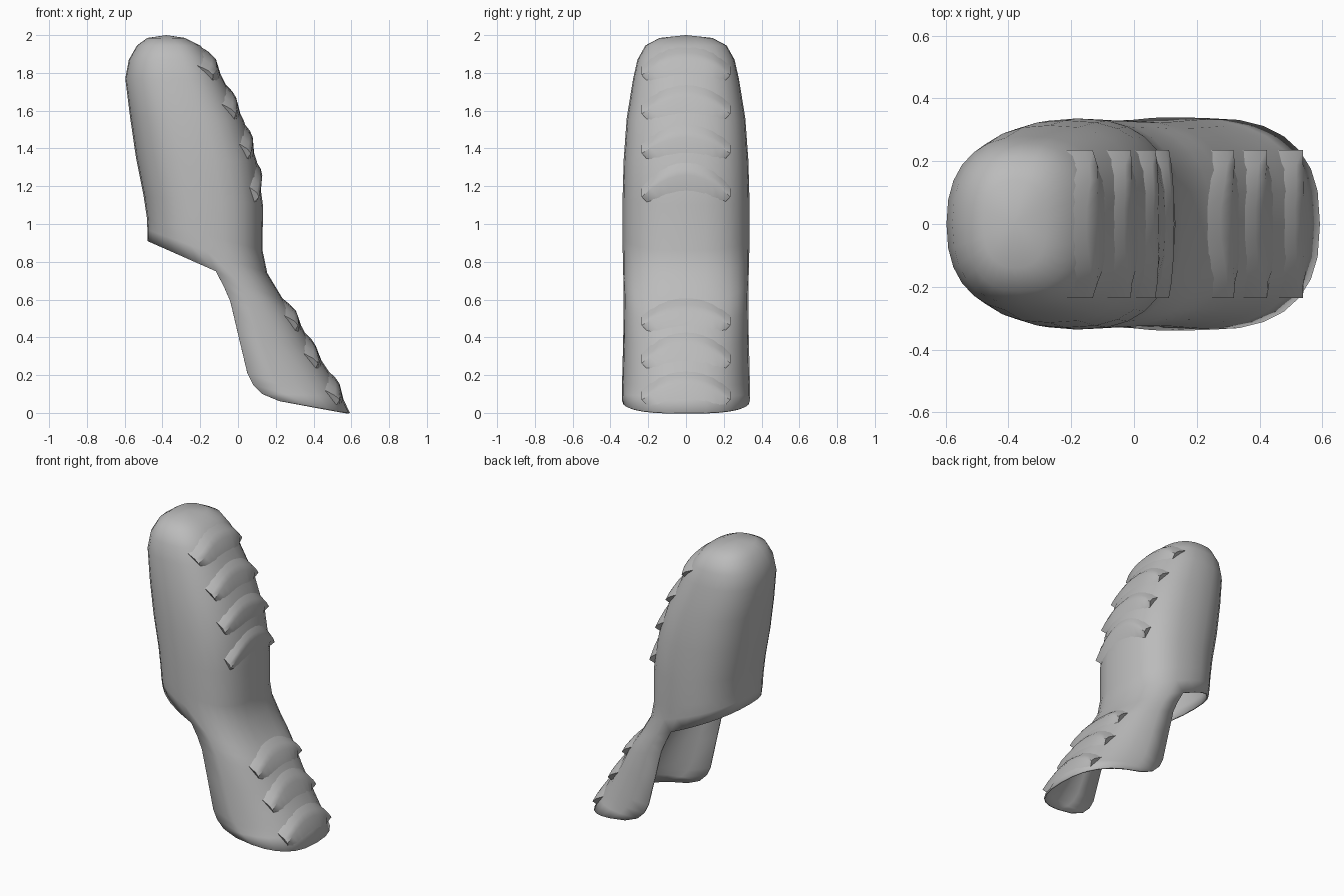
import bpy, bmesh, math
from mathutils import Vector
from mathutils.bvhtree import BVHTree

if "Cube" in bpy.data.objects:
    bpy.data.objects.remove(bpy.data.objects["Cube"])

grey = bpy.data.materials.new("plain grey")
grey.use_nodes = True
grey.diffuse_color = (0.5, 0.5, 0.5, 1)
grey.node_tree.nodes["Principled BSDF"].inputs["Base Color"].default_value = (0.5, 0.5, 0.5, 1)


def make_object(name, bm, angle):
    bmesh.ops.recalc_face_normals(bm, faces=bm.faces)
    mesh = bpy.data.meshes.new(name)
    bm.to_mesh(mesh)
    bm.free()
    mesh.materials.append(grey)
    obj = bpy.data.objects.new(name, mesh)
    bpy.context.collection.objects.link(obj)
    bpy.ops.object.select_all(action="DESELECT")
    obj.select_set(True)
    bpy.context.view_layer.objects.active = obj
    bpy.ops.object.shade_smooth_by_angle(angle=math.radians(angle))
    return obj


# Sections down the sleeve: front x, front z, back x, back z, half width
CLOSED = [
    (-.28, 1.985, -.48, 1.985, .14), (-.2, 1.945, -.535, 1.945, .215),
    (-.135, 1.87, -.578, 1.87, .257), (-.08, 1.77, -.597, 1.77, .28),
    (.03, 1.55, -.572, 1.57, .314), (.1, 1.33, -.54, 1.35, .33),
    (.132, 1.1, -.5, 1.15, .336), (.13, .86, -.482, 1.03, .336),
    (.155, .74, -.48, .97, .335), (.245, .59, -.48, .91, .333)]
# Sections of the open channel: front point, side edge point, half width
OPEN = [
    (.29, .535, -.075, .67, .33), (.33, .47, -.04, .59, .33),
    (.4, .34, 0, .42, .332), (.48, .22, .05, .21, .337),
    (.52, .15, .08, .15, .339), (.55, .09, .13, .1, .339),
    (.592, 0, .22, .063, .338)]
QUARTER = 7
SIDES = QUARTER * 4


def section(fx, fz, bx, bz, w, closed):
    """Rounded section, whole loop or only the front half."""
    front, back = Vector((fx, 0, fz)), Vector((bx, 0, bz))
    mid = (front + back) / 2 if closed else back
    reach = SIDES // 2 if closed else QUARTER
    pts = []
    for i in range(-reach, reach + (0 if closed else 1)):
        a = 2 * math.pi * i / SIDES
        c, s = math.cos(a), math.sin(a)
        power = .78 if c > 0 else .85
        p = mid + (front - mid) * math.copysign(abs(c) ** power, c)
        p.y = w * math.copysign(abs(s) ** power, s)
        pts.append(p)
    return pts


# Sleeve shell: domed closed top running into the open channel
bm = bmesh.new()
rings = [[bm.verts.new(p) for p in section(*r, True)] for r in CLOSED]
halves = [[bm.verts.new(p) for p in section(*r, False)] for r in OPEN]
top = bm.verts.new((-.38, 0, 2))
for i in range(SIDES):
    j = (i + 1) % SIDES
    bm.faces.new((top, rings[0][i], rings[0][j]))
    for a, b in zip(rings, rings[1:]):
        bm.faces.new((a[i], b[i], b[j], a[j]))
front_half = rings[-1][QUARTER:QUARTER * 3 + 1]
chain = [front_half] + halves
for a, b in zip(chain, chain[1:]):
    for i in range(len(a) - 1):
        bm.faces.new((a[i], b[i], b[i + 1], a[i + 1]))
bm.normal_update()
tree = BVHTree.FromBMesh(bm)
shell = make_object("sleeve_shell", bm, 50)
wall = shell.modifiers.new("wall", "SOLIDIFY")
wall.thickness = .01
wall.offset = -1


def surface(y, z):
    hit = tree.ray_cast(Vector((2, y, max(z, .035))), Vector((-1, 0, 0)))
    return hit[0]


# Arched ribs: soft in the middle, standing proud with a sharp underside at the ends
def make_rib(name, end_z, rise, half=.235, steps=10):
    bm = bmesh.new()
    rows = []
    for k in range(steps + 1):
        u = -1 + 2 * k / steps
        e = abs(u) ** 3
        y, z = u * half, end_z + rise * (1 - u * u)
        lift = .018 + .024 * e
        under = .1 - .075 * e
        shape = [(.075 - .015 * e, -.004), (.03 - .01 * e, lift * .8),
                 (-.005, lift), (-under, -.004)]
        row = []
        for dz, out in shape:
            inset = 1 - .12 * e * (dz < -.01)
            p = surface(y * inset, z + dz)
            row.append(bm.verts.new(p + Vector((out, 0, out * .2))))
        rows.append(row)
    for a, b in zip(rows, rows[1:]):
        for i in range(3):
            bm.faces.new((a[i], b[i], b[i + 1], a[i + 1]))
    bm.faces.new(rows[0])
    bm.faces.new(rows[-1])
    make_object(name, bm, 45)


for n, (z, rise) in enumerate([(1.785, .09), (1.58, .09), (1.37, .09), (1.14, .12)]):
    make_rib(f"upper_rib_{n + 1}", z, rise)
for n, (z, rise) in enumerate([(.46, .08), (.26, .1), (.065, .09)]):
    make_rib(f"lower_rib_{n + 1}", z, rise)
